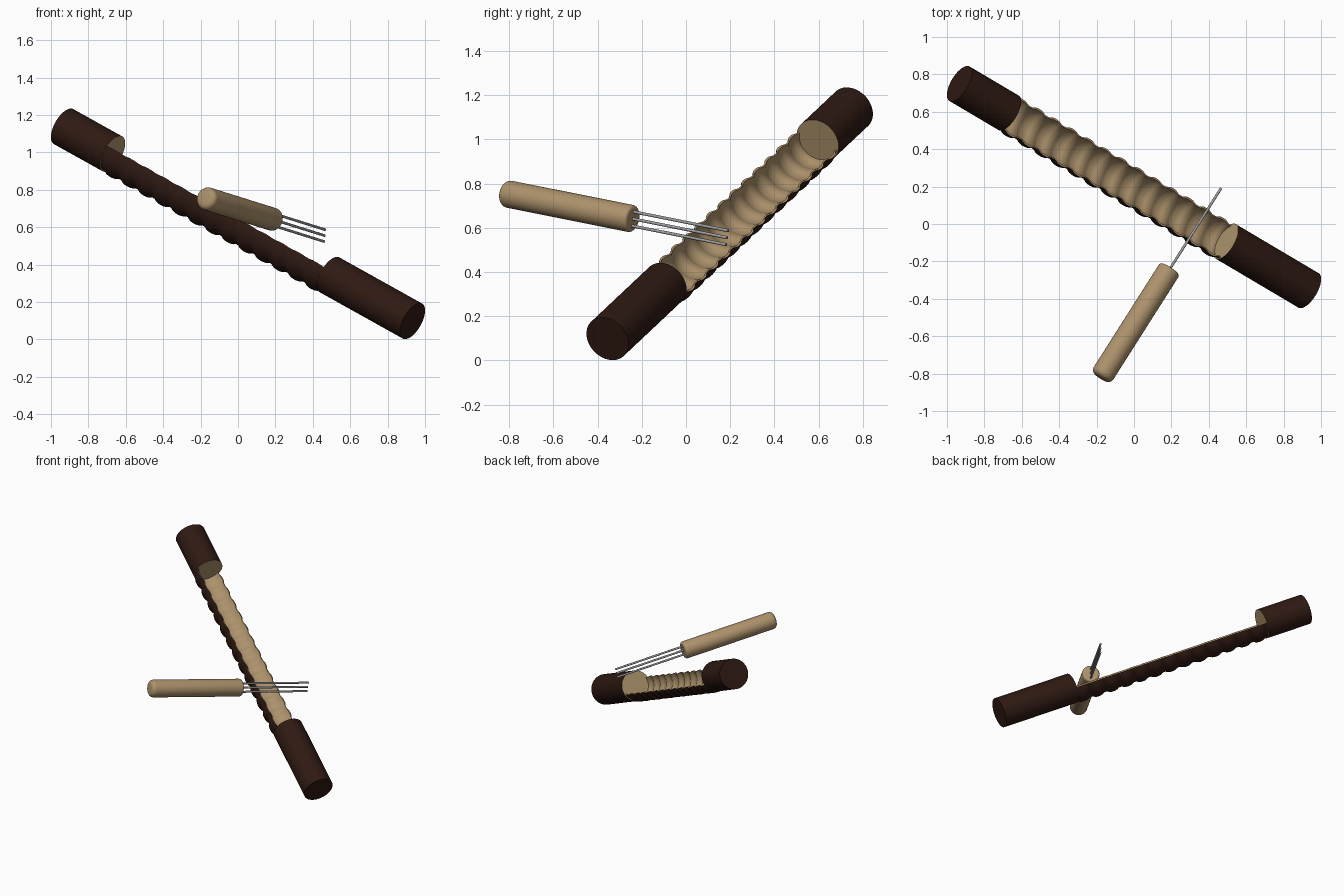
import bpy, bmesh, math
from mathutils import Vector, Matrix

if "Cube" in bpy.data.objects:
    bpy.data.objects.remove(bpy.data.objects["Cube"])


def material(name, col):
    m = bpy.data.materials.new(name)
    m.diffuse_color = (*col, 1)
    m.use_nodes = True
    m.node_tree.nodes["Principled BSDF"].inputs["Base Color"].default_value = m.diffuse_color
    return m


BARK = material("dark_bark", (0.028, 0.010, 0.006))
WOOD = material("pale_wood", (0.42, 0.29, 0.15))
STEEL = material("steel", (0.35, 0.35, 0.36))


def frame(a, b, up):
    """Matrix with local z along a->b and local x towards up."""
    z = (b - a).normalized()
    x = (up - up.dot(z) * z).normalized()
    y = z.cross(x)
    m = Matrix((x, y, z)).transposed().to_4x4()
    m.translation = a
    return m


def finish(name, bm, mats, mat, angle=35):
    bmesh.ops.recalc_face_normals(bm, faces=bm.faces)
    bm.transform(mat)
    me = bpy.data.meshes.new(name)
    bm.to_mesh(me)
    bm.free()
    for m in mats:
        me.materials.append(m)
    ob = bpy.data.objects.new(name, me)
    bpy.context.collection.objects.link(ob)
    bpy.context.view_layer.objects.active = ob
    bpy.ops.object.select_all(action='DESELECT')
    ob.select_set(True)
    bpy.ops.object.shade_smooth_by_angle(angle=math.radians(angle))
    return ob


def lathe(name, profile, mats, mat, sides=48, wood_end=None):
    """Closed solid turned from (radius, z) points; wood_end picks a pale cap."""
    bm = bmesh.new()
    rings = [[bm.verts.new((r * math.cos(2 * math.pi * k / sides),
                            r * math.sin(2 * math.pi * k / sides), z))
              for k in range(sides)] for r, z in profile]
    for a, b in zip(rings, rings[1:]):
        for k in range(sides):
            j = (k + 1) % sides
            bm.faces.new((a[k], a[j], b[j], b[k]))
    caps = [bm.faces.new(rings[0]), bm.faces.new(rings[-1])]
    if wood_end is not None:
        caps[wood_end].material_index = 1
    return finish(name, bm, mats, mat)


# Ridged tube: axis, opening direction and cut positions
low, high = Vector((0.933, -0.355, 0.098)), Vector((-0.933, 0.75, 1.138))
axis = (high - low).normalized()
up = (Vector((0, 0, 1)) - axis.z * axis).normalized()
side = Vector((-axis.y, axis.x, 0)).normalized()
if side.y < 0:
    side.negate()
t = math.radians(27)
tube = frame(low, high, up * math.cos(t) + side * math.sin(t))
L, R, S0, S1 = (high - low).length, 0.107, 0.571, 2.067

# Solid closed ends
lathe("lower_tube_end", [(R, 0), (R, S0)], [BARK, WOOD], tube, wood_end=1)
lathe("upper_tube_end", [(R, S1), (R, L)], [BARK, WOOD], tube, wood_end=0)

# Open ridged trough: rounded ridges outside, matching grooves inside
RIDGES, STEPS, ARC = 13, 10, 28
pitch = (S1 - S0) / RIDGES
outer, inner = [], []
for i in range(RIDGES * STEPS + 1):
    u = (i % STEPS) / STEPS
    bump = math.sqrt(max(0, 1 - ((u - 0.5) / 0.32) ** 2))
    z = S0 + i * pitch / STEPS
    outer.append((0.100 + 0.014 * bump, z))
    inner.append((0.093 + 0.010 * bump, z))
bm = bmesh.new()


def sweep(profile, mi):
    rows = []
    for k in range(ARC + 1):
        a = math.pi / 2 + math.pi * k / ARC
        rows.append([bm.verts.new((r * math.cos(a), r * math.sin(a), z))
                     for r, z in profile])
    for a, b in zip(rows, rows[1:]):
        for i in range(len(profile) - 1):
            bm.faces.new((a[i], a[i + 1], b[i + 1], b[i])).material_index = mi
    return rows


out_rows, in_rows = sweep(outer, 0), sweep(inner, 1)
for k in (0, ARC):
    o, n = out_rows[k], in_rows[k]
    for i in range(len(o) - 1):
        bm.faces.new((o[i], o[i + 1], n[i + 1], n[i])).material_index = 1
for i in (0, -1):
    for k in range(ARC):
        bm.faces.new((out_rows[k][i], out_rows[k + 1][i],
                      in_rows[k + 1][i], in_rows[k][i]))
finish("ridged_trough", bm, [BARK, WOOD], tube)

# Scraper handle with rounded ends
butt, tip = Vector((-0.178, -0.822, 0.756)), Vector((0.463, 0.187, 0.555))
scraper = frame(butt, tip, Vector((0, 0, 1)))
H, HR = 0.70, 0.062


def rounded(e, z, sign):
    return [(HR - e * (1 - math.sin(a)), z + sign * e * (1 - math.cos(a)))
            for a in (math.pi / 2 * k / 6 for k in range(7))]


profile = rounded(0.03, 0, 1) + rounded(0.015, H, -1)[::-1]
lathe("scraper_handle", profile, [WOOD], scraper)

# Three steel tines
for name, off in (("upper", 0.032), ("middle", 0), ("lower", -0.032)):
    rod = scraper @ Matrix.Translation((off, 0, 0))
    lathe(name + "_tine", [(0.007, H - 0.05), (0.007, (tip - butt).length)],
          [STEEL], rod, sides=16)
